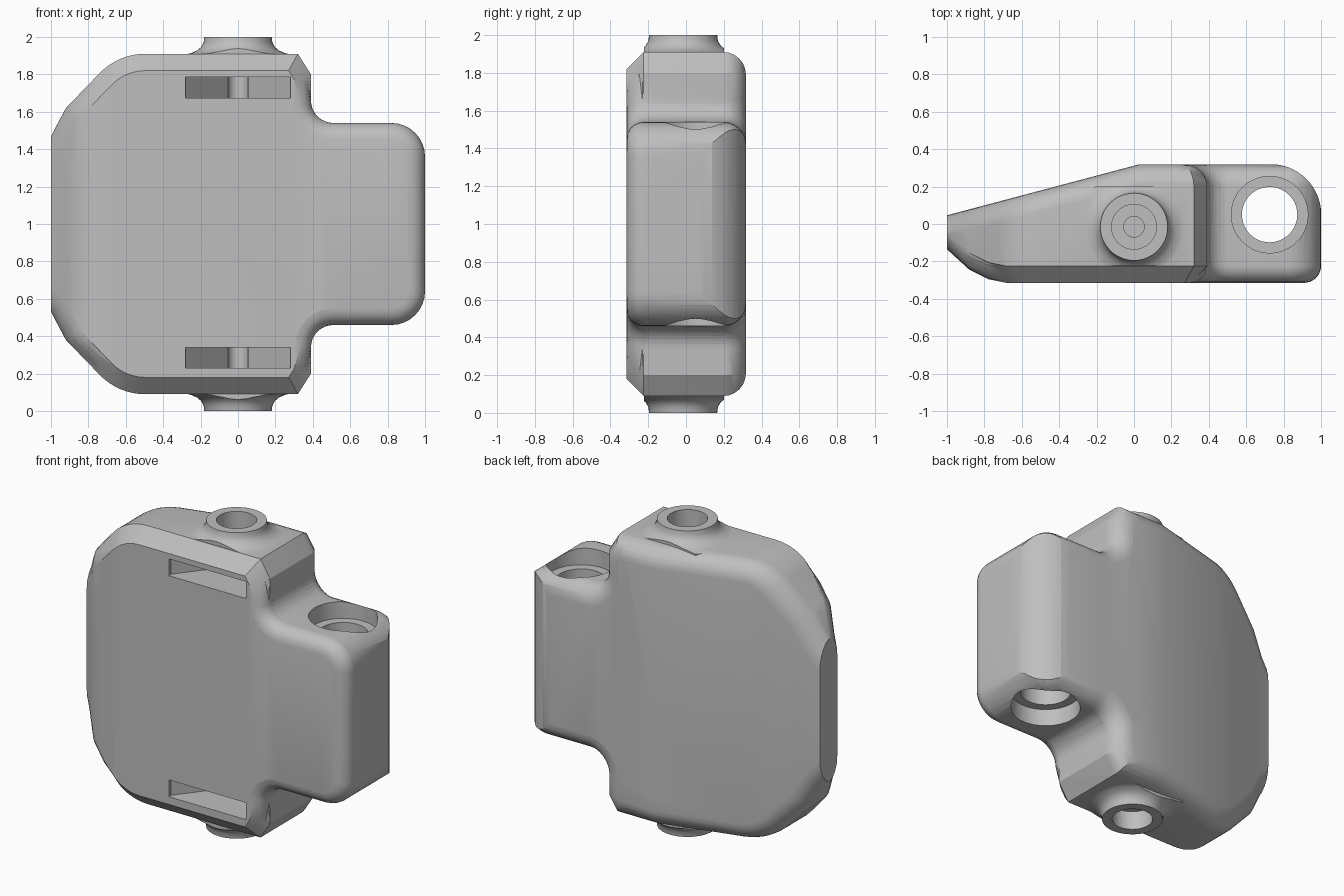
import bpy, bmesh, math
from mathutils import Vector

if "Cube" in bpy.data.objects:
    bpy.data.objects.remove(bpy.data.objects["Cube"])

grey = bpy.data.materials.new("plain_grey")
grey.use_nodes = True
grey.diffuse_color = (0.52, 0.52, 0.52, 1)
grey.node_tree.nodes["Principled BSDF"].inputs["Base Color"].default_value = (0.52, 0.52, 0.52, 1)


def loft(name, rings, shear=None, breaks=()):
    """Closed solid through rings of equal length; optional y shear that depends on x."""
    bm = bmesh.new()
    loops = [[bm.verts.new(p) for p in ring] for ring in rings]
    n = len(loops[0])
    bm.faces.new(loops[0])
    bm.faces.new(loops[-1])
    for a, b in zip(loops, loops[1:]):
        for i in range(n):
            j = (i + 1) % n
            bm.faces.new((a[i], a[j], b[j], b[i]))
    if shear:
        bmesh.ops.triangulate(bm, faces=bm.faces[:])
        for x in breaks:
            geom = bm.verts[:] + bm.edges[:] + bm.faces[:]
            bmesh.ops.bisect_plane(bm, geom=geom, plane_co=(x, 0, 0), plane_no=(1, 0, 0))
        for v in bm.verts:
            v.co.y += shear(v.co.x)
    bmesh.ops.recalc_face_normals(bm, faces=bm.faces[:])
    mesh = bpy.data.meshes.new(name)
    bm.to_mesh(mesh)
    bm.free()
    mesh.materials.append(grey)
    ob = bpy.data.objects.new(name, mesh)
    bpy.context.collection.objects.link(ob)
    return ob


def prism(name, poly, z0, z1):
    return loft(name, [[(x, y, z) for x, y in poly] for z in (z0, z1)])


def circle(cx, cy, r, n=48):
    return [(cx + r * math.cos(math.tau * i / n), cy + r * math.sin(math.tau * i / n)) for i in range(n)]


def combine(target, tool, operation):
    mod = target.modifiers.new("combine", 'BOOLEAN')
    mod.operation, mod.solver, mod.object = operation, 'EXACT', tool
    bpy.context.view_layer.objects.active = target
    bpy.ops.object.modifier_apply(modifier=mod.name)
    bpy.data.objects.remove(tool)


def rounded(corners, steps=8):
    """Open path whose inner corners (x, y, radius) are filleted."""
    out = []
    for i, (x, y, r) in enumerate(corners):
        p = Vector((x, y))
        if r == 0:
            out.append(p)
            continue
        a = (Vector(corners[i - 1][:2]) - p).normalized()
        b = (Vector(corners[i + 1][:2]) - p).normalized()
        half = a.angle(b) / 2
        centre = p + (a + b).normalized() * r / math.sin(half)
        start = p + a * r / math.tan(half) - centre
        end = p + b * r / math.tan(half) - centre
        turn = start.angle_signed(end)
        for k in range(steps + 1):
            t = -turn * k / steps
            out.append(centre + Vector((start.x * math.cos(t) - start.y * math.sin(t),
                                        start.x * math.sin(t) + start.y * math.cos(t))))
    return out


def inset(poly, amounts):
    """Mitred inward offset of a counter-clockwise outline."""
    out = []
    for i, p in enumerate(poly):
        d1 = (p - poly[i - 1]).normalized()
        d2 = (poly[(i + 1) % len(poly)] - p).normalized()
        n1, n2 = Vector((-d1.y, d1.x)), Vector((-d2.y, d2.x))
        out.append(p + (n1 + n2) * amounts[i] / (1 + n1.dot(n2)))
    return out


# Front outline: upper half, mirrored to the lower half
upper = rounded([(1, 1.1, 0), (1, 1.54, 0.18), (0.39, 1.54, 0.12), (0.39, 1.8, 0),
                 (0.32, 1.91, 0), (-0.64, 1.91, 0.34), (-0.92, 1.62, 0), (-1, 1.47, 0), (-1.25, 1.17, 0)])
outline = upper + [Vector((p.x, 2 - p.y)) for p in reversed(upper)]


def front_shear(x):
    pts = [(-1.5, 0.5), (-1, 0.18), (-0.88, 0.07), (-0.78, 0.02), (-0.68, 0)]
    for (xa, ya), (xb, yb) in zip(pts, pts[1:]):
        if x <= xb:
            return ya + (yb - ya) * (x - xa) / (xb - xa)
    return 0


def back_shear(x):
    return min(0, 0.265 * (x - 0.02))


def slab(name, face_y, sign, r, grow, chamfer, shear, breaks):
    """Outline pushed through y, with a bevel on the rim of one face."""
    rings = []
    for k in range(7):
        s = r * (1 - math.cos(math.pi / 2 * k / 6))
        s = r * math.sin(math.pi / 2 * k / 6) ** 2 if chamfer else s
        curve = r - math.sqrt(max(0, r * r - (r - s) ** 2))
        amounts = [(r - s if chamfer and p.x < 0.395 and abs(p.y - 1) > 0.7 else curve) - grow for p in outline]
        rings.append([(p.x, face_y + sign * s, p.y) for p in inset(outline, amounts)])
    rings.append([(x, face_y + sign * 1.2, z) for x, _, z in rings[-1]])
    return loft(name, rings, shear, breaks)


# Body: chamfered front, rounded sloping back, rounded back corner of the side block
body = slab("body", -0.315, 1, 0.09, 0, True, front_shear, (-1, -0.88, -0.78, -0.68))
combine(body, slab("back_shape", 0.317, -1, 0.12, 0.001, False, back_shear, (0.02,)), 'INTERSECT')
footprint = rounded([(-1, -0.6, 0), (1.001, -0.6, 0), (1.001, 0.32, 0.27), (-1, 0.32, 0)], 14)
combine(body, prism("footprint", footprint, -0.3, 2.3), 'INTERSECT')

# Hollowed shoulders between the main body and the side block
shoulder = rounded([(0.392, 2.2, 0), (0.392, 1.545, 0.09), (1.5, 1.545, 0), (1.5, 2.2, 0)])
shifts = [(-0.2, 0), (-0.1, -0.045), (0, -0.07), (0.15, -0.07), (0.22, -0.09),
          (0.27, -0.125), (0.3, -0.165), (0.33, -0.22), (0.6, -0.22)]
for flip in (False, True):
    rings = [[(p.x + dx, y, 2 - p.y if flip else p.y) for p in shoulder] for y, dx in shifts]
    combine(body, loft("shoulder_cutter", rings), 'DIFFERENCE')

# Flared bosses at both ends
flare = [(0.18, 2), (0.184, 1.97), (0.198, 1.945), (0.22, 1.927), (0.25, 1.914), (0.3, 1.902)]
flare += [(r, 2 - z) for r, z in reversed(flare)]
boss = loft("boss", [[(x, y, z) for x, y in circle(0, -0.015, r)] for r, z in flare])
combine(boss, prism("boss_trim", [(-0.5, -0.222), (0.5, -0.222), (0.5, 0.2), (-0.5, 0.2)], -0.2, 2.2), 'INTERSECT')
combine(body, boss, 'UNION')

# Stepped holes in the bosses
for z0, z1, s0, s1 in ((1.88, 2.2, 1.6, 1.95), (-0.2, 0.12, 0.05, 0.4)):
    combine(body, prism("boss_bore", circle(0, -0.015, 0.12), z0, z1), 'DIFFERENCE')
    combine(body, prism("boss_pilot", circle(0, -0.015, 0.055, 32), s0, s1), 'DIFFERENCE')

# Tapered slots in the front face
for z0, z1 in ((1.675, 1.785), (0.23, 0.34)):
    slot = [(-0.28, -0.5), (0.28, -0.5), (0.28, -0.29), (0.055, 0), (-0.055, 0), (-0.28, -0.29)]
    combine(body, prism("slot_cutter", slot, z0, z1), 'DIFFERENCE')

# Counterbored hole through the side block
combine(body, prism("through_bore", circle(0.725, 0.05, 0.148), -0.2, 2.2), 'DIFFERENCE')
for z0, z1 in ((1.43, 1.9), (0.1, 0.57)):
    combine(body, prism("counterbore", circle(0.725, 0.05, 0.205), z0, z1), 'DIFFERENCE')

bpy.ops.object.select_all(action='DESELECT')
body.select_set(True)
bpy.context.view_layer.objects.active = body
bpy.ops.object.shade_smooth_by_angle(angle=math.radians(28))
